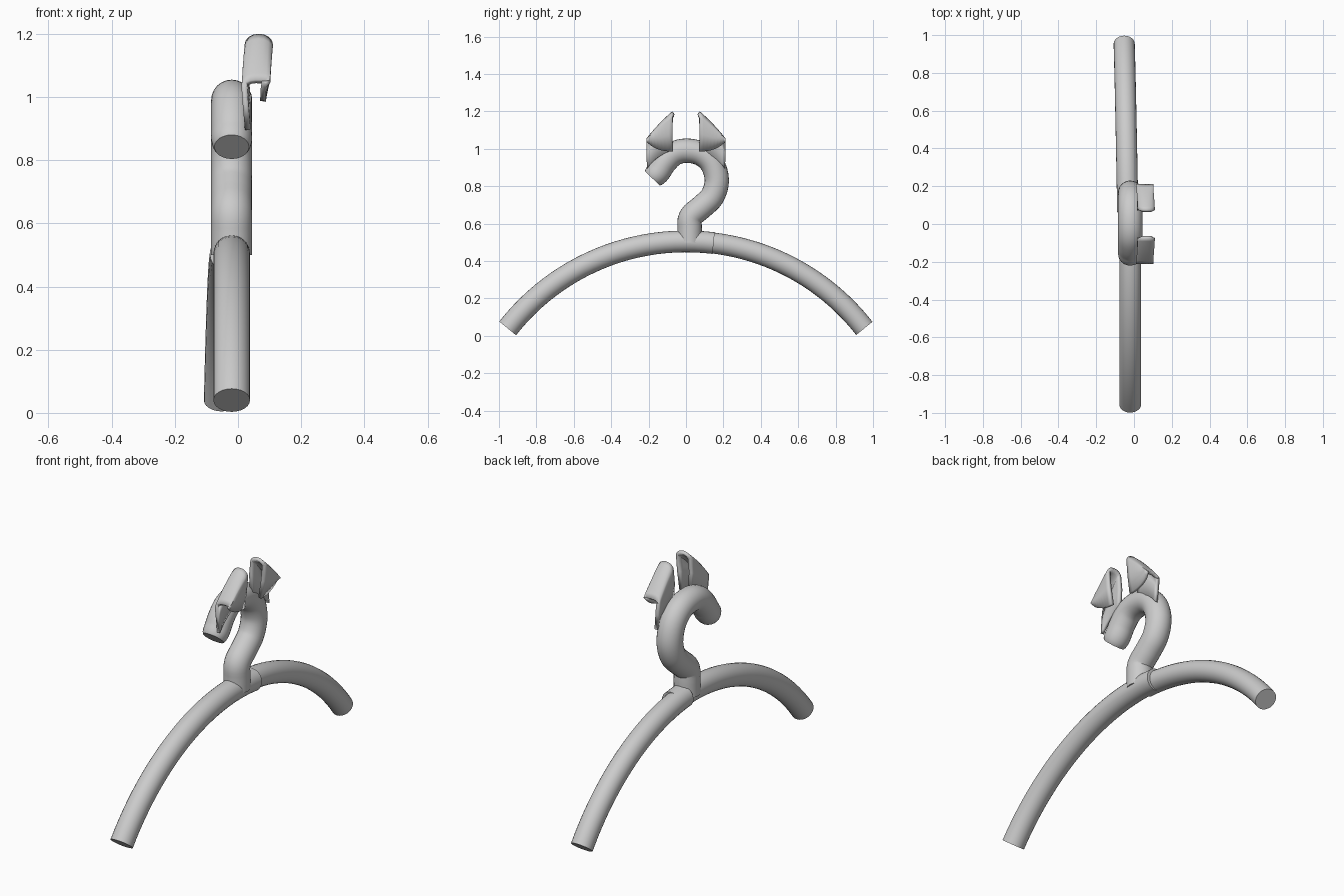
import bpy, bmesh, math
from mathutils import Vector

if "Cube" in bpy.data.objects:
    bpy.data.objects.remove(bpy.data.objects["Cube"])


def finish(name, bm, angle=50):
    bmesh.ops.recalc_face_normals(bm, faces=bm.faces)
    me = bpy.data.meshes.new(name)
    bm.to_mesh(me)
    bm.free()
    ob = bpy.data.objects.new(name, me)
    bpy.context.collection.objects.link(ob)
    bpy.ops.object.select_all(action='DESELECT')
    ob.select_set(True)
    bpy.context.view_layer.objects.active = ob
    bpy.ops.object.shade_smooth_by_angle(angle=math.radians(angle))
    return ob


def tube(name, path, radii, sides=24):
    """Round tube along a path lying (nearly) in the YZ plane."""
    bm = bmesh.new()
    rings = []
    for i, p in enumerate(path):
        t = path[min(i + 1, len(path) - 1)] - path[max(i - 1, 0)]
        n = Vector((0, -t.z, t.y)).normalized()
        rings.append([bm.verts.new(p + radii[i] * (math.cos(a) * Vector((1, 0, 0)) + math.sin(a) * n))
                      for a in (2 * math.pi * k / sides for k in range(sides))])
    for a, b in zip(rings, rings[1:]):
        for k in range(sides):
            j = (k + 1) % sides
            bm.faces.new((a[k], a[j], b[j], b[k]))
    bm.faces.new(rings[0])
    bm.faces.new(rings[-1])
    return finish(name, bm)


def smooth_path(pts, steps=4):
    """Catmull-Rom interpolation through the points."""
    out = []
    for i in range(len(pts) - 1):
        p0, p1, p2, p3 = pts[max(i - 1, 0)], pts[i], pts[i + 1], pts[min(i + 2, len(pts) - 1)]
        for s in range(steps):
            t = s / steps
            out.append(0.5 * (2 * p1 + (p2 - p0) * t + (2 * p0 - 5 * p1 + 4 * p2 - p3) * t * t
                              + (3 * p1 - p0 - 3 * p2 + p3) * t ** 3))
    return out + [pts[-1]]


# Hanger arms: two arcs that overlap near the middle
R, TOP = 1.21, 0.505


def arm(name, a0, a1, x0, x1, r, n=24):
    path = []
    for i in range(n + 1):
        a = math.radians(a0 + (a1 - a0) * i / n)
        path.append(Vector((x0 + (x1 - x0) * i / n, R * math.sin(a), TOP - R + R * math.cos(a))))
    tube(name, path, [r] * len(path))


arm("main_arm", -52, 7, -0.02, -0.02, 0.058)
arm("joined_arm", 3, 52, -0.033, -0.052, 0.056)

# Hook: S-shaped stem running into an open loop
hook = [(0.02, 0.50), (0.02, 0.57), (0.025, 0.635), (0.085, 0.69), (0.14, 0.745), (0.165, 0.83),
        (0.14, 0.92), (0.08, 0.974), (0, 0.99), (-0.065, 0.973), (-0.115, 0.925),
        (-0.145, 0.88), (-0.18, 0.842)]
path = smooth_path([Vector((-0.02, y, z)) for y, z in hook])
radii = [0.065] * len(path)
radii[-3:] = [0.063, 0.06, 0.055]
tube("hook", path, radii)


# Ears: sheet folded over the sloping outer edge, open towards the middle
def bez(a, b, c, t):
    return (1 - t) ** 2 * Vector(a) + 2 * t * (1 - t) * Vector(b) + t * t * Vector(c)


def ear(name, side):
    bm = bmesh.new()
    rows = []
    for i in range(9):
        t = i / 8
        edge = bez((0.212, 1.055), (0.145, 1.14), (0.074, 1.2), t)
        front = bez((0.212, 1.04), (0.165, 0.985), (0.07, 0.985), t)
        back = bez((0.207, 0.895), (0.15, 0.97), (0.07, 0.99), t)
        sec = [(0.022, back), (0.015, back.lerp(edge, 0.5))]
        for k in range(9):
            a = math.pi * k / 8
            low = back if k < 4 else front
            q = edge.lerp(low, 0.16 * (1 - math.sin(a)))
            sec.append((0.056 + 0.01 * t - 0.045 * math.cos(a), q))
        sec += [(0.103, edge.lerp(front, 0.55)), (0.088, front)]
        rows.append([bm.verts.new((x, side * q.x, q.y)) for x, q in sec])
    for a, b in zip(rows, rows[1:]):
        for k in range(len(a) - 1):
            bm.faces.new((a[k], a[k + 1], b[k + 1], b[k]))
    # make the outer fold face away from the middle, then thicken inwards
    ob = finish(name, bm)
    fold = max(ob.data.polygons, key=lambda p: side * p.normal.y if side * p.normal.y > 0 else -side * p.normal.y)
    outward = fold.normal.y * side > 0
    sol = ob.modifiers.new("thickness", 'SOLIDIFY')
    sol.thickness = 0.018
    sol.offset = -1 if outward else 1


ear("right_ear", 1)
ear("left_ear", -1)
